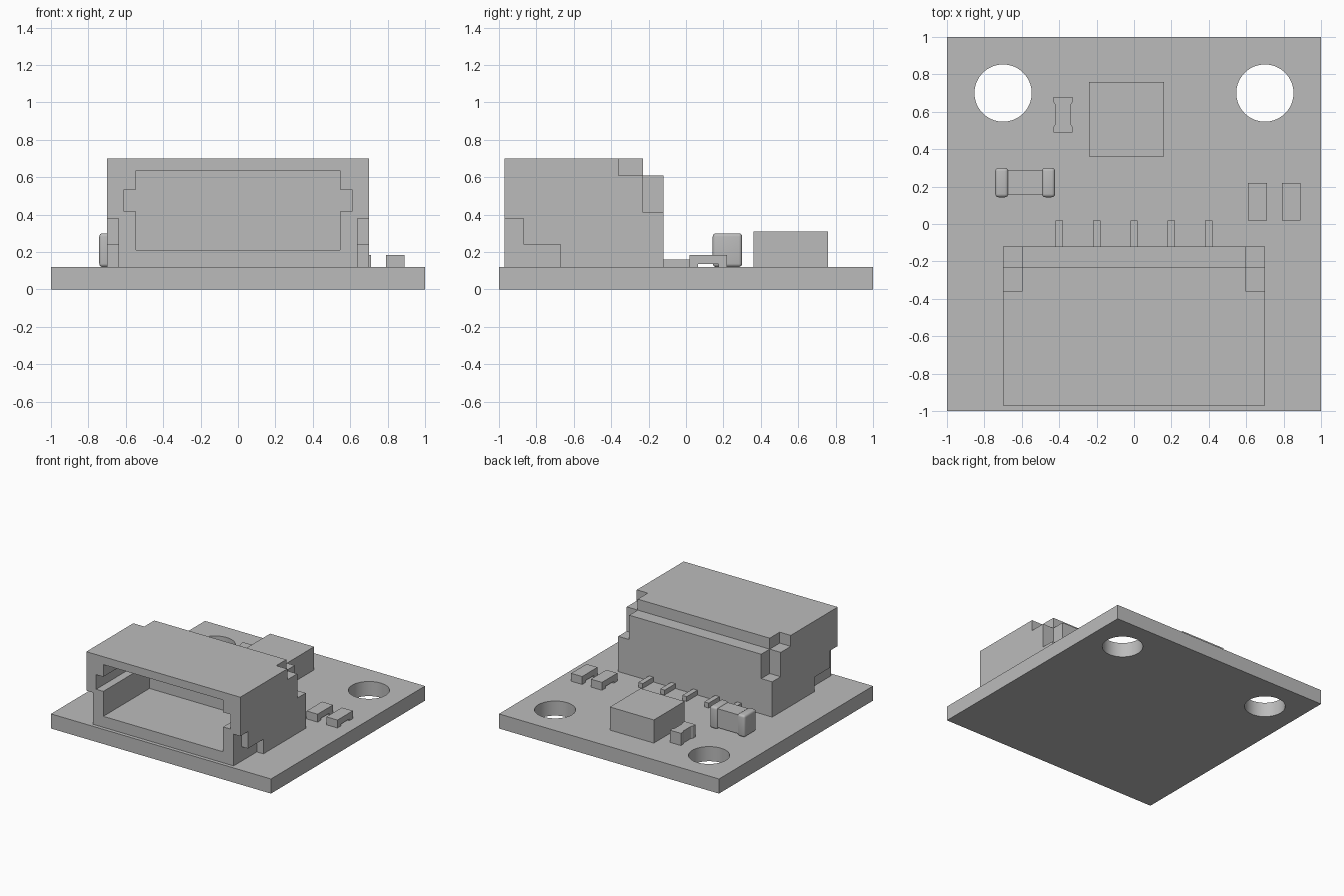
import bpy
import bmesh
from mathutils import Vector

cube = bpy.data.objects.get("Cube")
if cube:
    bpy.data.objects.remove(cube, do_unlink=True)

GREY = (0.5, 0.5, 0.5, 1.0)
grey = bpy.data.materials.new("plain grey")
grey.use_nodes = True
grey.diffuse_color = GREY
grey.node_tree.nodes["Principled BSDF"].inputs["Base Color"].default_value = GREY

TOP = 0.12  # upper face of the board


def finish(name, bm):
    bmesh.ops.recalc_face_normals(bm, faces=bm.faces)
    mesh = bpy.data.meshes.new(name)
    bm.to_mesh(mesh)
    bm.free()
    mesh.materials.append(grey)
    obj = bpy.data.objects.new(name, mesh)
    bpy.context.collection.objects.link(obj)
    return obj


def prism(name, profile, axis, start, end):
    """Extrude a 2D profile along an axis; the profile uses the other two axes in order."""
    def point(p):
        co = list(p)
        co.insert(axis, start)
        return co
    bm = bmesh.new()
    face = bm.faces.new([bm.verts.new(point(p)) for p in profile])
    move = Vector((0, 0, 0))
    move[axis] = end - start
    out = bmesh.ops.extrude_face_region(bm, geom=[face])
    verts = [v for v in out["geom"] if isinstance(v, bmesh.types.BMVert)]
    bmesh.ops.translate(bm, verts=verts, vec=move)
    return finish(name, bm)


def box(name, x, y, z):
    return prism(name, [(x[0], y[0]), (x[1], y[0]), (x[1], y[1]), (x[0], y[1])], 2, *z)


def apply_modifiers(obj):
    graph = bpy.context.evaluated_depsgraph_get()
    obj.data = bpy.data.meshes.new_from_object(obj.evaluated_get(graph))
    obj.modifiers.clear()


def cut(obj, cutters):
    for cutter in cutters:
        mod = obj.modifiers.new("cut", "BOOLEAN")
        mod.operation, mod.solver, mod.object = "DIFFERENCE", "EXACT", cutter
        apply_modifiers(obj)
        bpy.data.objects.remove(cutter, do_unlink=True)


def smooth(obj):
    bpy.ops.object.select_all(action="DESELECT")
    obj.select_set(True)
    bpy.context.view_layer.objects.active = obj
    bpy.ops.object.shade_smooth_by_angle()


# Board with two mounting holes
board = box("board", (-1, 1), (-1, 1), (0, TOP))
drills = []
for side in (-1, 1):
    bm = bmesh.new()
    bmesh.ops.create_cone(bm, cap_ends=True, segments=64, radius1=0.153, radius2=0.153, depth=1)
    bmesh.ops.translate(bm, verts=bm.verts, vec=(0.7 * side, 0.7, 0))
    drills.append(finish("hole_cutter", bm))
cut(board, drills)
smooth(board)

# Connector housing with a stepped back
housing = prism("connector_housing",
                [(-0.97, TOP), (-0.12, TOP), (-0.12, 0.61), (-0.23, 0.61), (-0.23, 0.7), (-0.97, 0.7)],
                0, -0.7, 0.7)
rear_notch = [(-0.36, 0.61), (-0.36, 0.8), (0, 0.8), (0, 0.41), (-0.23, 0.41), (-0.23, 0.61)]
front_notch = [(-1.1, 0), (-0.67, 0), (-0.67, 0.24), (-0.87, 0.24), (-0.87, 0.38), (-1.1, 0.38)]
cutters = []
for side in (-1, 1):
    cutters.append(prism("rear_notch_cutter", rear_notch, 0, 0.6 * side, 0.8 * side))
    cutters.append(prism("front_notch_cutter", front_notch, 0, 0.64 * side, 0.8 * side))

# Plug opening with a keyway on each side
half = [(0.545, 0.21), (0.545, 0.415), (0.61, 0.415), (0.61, 0.535), (0.545, 0.535), (0.545, 0.635)]
opening = half + [(-x, z) for x, z in reversed(half)]
cutters.append(prism("opening_cutter", opening, 1, -1.1, -0.37))
cut(housing, cutters)

# Row of solder pins
for i in range(5):
    x = (i - 2) * 0.2
    box(f"pin_{i + 1}", (x - 0.02, x + 0.02), (-0.14, 0.02), (TOP, 0.16))

# Integrated circuit
box("chip", (-0.24, 0.16), (0.36, 0.76), (TOP, 0.31))

# Two flat resistors standing on end pads
bridge = [(0.02, TOP), (0.065, TOP), (0.065, 0.135), (0.175, 0.135),
          (0.175, TOP), (0.22, TOP), (0.22, 0.185), (0.02, 0.185)]
for i, x in enumerate((0.66, 0.84)):
    prism(f"resistor_{i + 1}", bridge, 0, x - 0.05, x + 0.05)

# Small waisted capacitor
corner = [(0.05, 0.095), (0.05, 0.065), (0.04, 0.05)]
right = corner + [(x, -y) for x, y in reversed(corner)]
waisted = right + [(-x, -y) for x, y in right]
prism("small_capacitor", [(x - 0.38, y + 0.585) for x, y in waisted], 2, TOP, 0.22)

# Large capacitor with rounded end caps
box("capacitor_body", (-0.69, -0.47), (0.155, 0.29), (0.135, 0.29))
for name, x in (("right", (-0.742, -0.672)), ("left", (-0.492, -0.422))):
    cap = box(f"capacitor_{name}_end", x, (0.143, 0.3), (TOP, 0.3))
    mod = cap.modifiers.new("round", "BEVEL")
    mod.width, mod.segments = 0.018, 4
    apply_modifiers(cap)
    smooth(cap)
